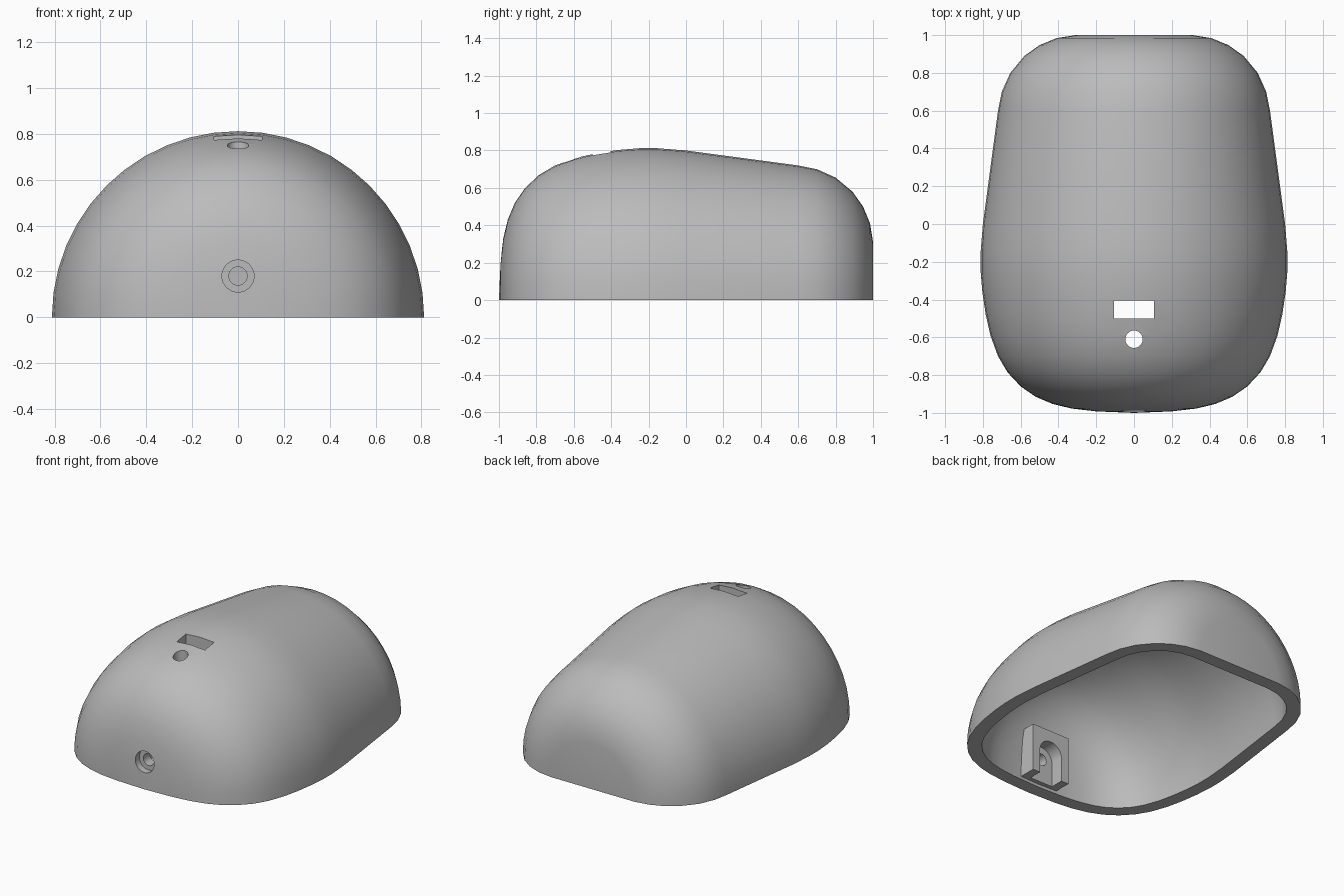
import bpy, bmesh, math
from mathutils import Vector, Matrix

if "Cube" in bpy.data.objects:
    bpy.data.objects.remove(bpy.data.objects["Cube"], do_unlink=True)

grey = bpy.data.materials.new("plain_grey")
grey.use_nodes = True
colour = (0.5, 0.5, 0.5, 1)
grey.diffuse_color = colour
grey.node_tree.nodes["Principled BSDF"].inputs["Base Color"].default_value = colour

WALL = 0.09
SEGMENTS = 48

# Shell outline as (radius, y) from the nose to the tail
outline = [(0, -1), (0.2, -0.992), (0.33, -0.977), (0.43, -0.953), (0.52, -0.915),
           (0.6, -0.86), (0.67, -0.785), (0.72, -0.7), (0.76, -0.59), (0.785, -0.48),
           (0.803, -0.36), (0.812, -0.25), (0.812, -0.15), (0.8, 0), (0.72, 0.6),
           (0.7, 0.7), (0.655, 0.8), (0.58, 0.89), (0.5, 0.947), (0.41, 0.984),
           (0.31, 1), (0, 1)]


def new_object(name, bm):
    bmesh.ops.recalc_face_normals(bm, faces=bm.faces)
    mesh = bpy.data.meshes.new(name)
    bm.to_mesh(mesh)
    bm.free()
    mesh.materials.append(grey)
    obj = bpy.data.objects.new(name, mesh)
    bpy.context.collection.objects.link(obj)
    return obj


def inset(points, distance):
    """Move an outline inward along its averaged normals."""
    result = []
    for i, p in enumerate(points):
        if i in (0, len(points) - 1):
            result.append((0, p[1] + (distance if i == 0 else -distance)))
            continue
        a, b, c = (Vector(points[j]) for j in (i - 1, i, i + 1))
        t = ((b - a).normalized() + (c - b).normalized()).normalized()
        result.append((b.x - t.y * distance, b.y + t.x * distance))
    return result


def revolve(name, points, halve):
    """Spin an outline round the y axis, optionally keeping the top half."""
    bm = bmesh.new()
    verts = [bm.verts.new((r, y, 0)) for r, y in points]
    edges = [bm.edges.new(pair) for pair in zip(verts, verts[1:])]
    bmesh.ops.spin(bm, geom=verts + edges, cent=(0, 0, 0), axis=(0, 1, 0),
                   angle=math.tau, steps=SEGMENTS, use_duplicate=False)
    bmesh.ops.remove_doubles(bm, verts=bm.verts, dist=0.0001)
    if halve:
        cut = bmesh.ops.bisect_plane(bm, geom=bm.verts[:] + bm.edges[:] + bm.faces[:],
                                     plane_co=(0, 0, 0), plane_no=(0, 0, 1),
                                     clear_inner=True)
        bmesh.ops.holes_fill(bm, edges=[e for e in bm.edges if e.is_boundary], sides=0)
    return new_object(name, bm)


def box(name, low, high):
    low, high = Vector(low), Vector(high)
    bm = bmesh.new()
    bmesh.ops.create_cube(bm, size=1, matrix=Matrix.Translation((low + high) / 2)
                          @ Matrix.Diagonal((*(high - low), 1)))
    return new_object(name, bm)


def rod(name, radius, centre, length, along_y):
    bm = bmesh.new()
    turn = Matrix.Rotation(math.pi / 2, 4, "X") if along_y else Matrix()
    bmesh.ops.create_cone(bm, cap_ends=True, segments=32, radius1=radius, radius2=radius,
                          depth=length, matrix=Matrix.Translation(centre) @ turn)
    return new_object(name, bm)


def arch(name, radius, z, y_front, y_back):
    """Round-topped slot running down past the rim."""
    bm = bmesh.new()
    ring = [(radius * math.cos(math.pi * i / 16), z + radius * math.sin(math.pi * i / 16))
            for i in range(17)] + [(-radius, -0.1), (radius, -0.1)]
    face = bm.faces.new([bm.verts.new((x, y_front, h)) for x, h in ring])
    grown = bmesh.ops.extrude_face_region(bm, geom=[face], use_keep_orig=True)
    moved = [v for v in grown["geom"] if isinstance(v, bmesh.types.BMVert)]
    bmesh.ops.translate(bm, vec=(0, y_back - y_front, 0), verts=moved)
    return new_object(name, bm)


def combine(target, other, operation):
    mod = target.modifiers.new(other.name, "BOOLEAN")
    mod.operation = operation
    mod.solver = "EXACT"
    mod.object = other
    bpy.context.view_layer.objects.active = target
    bpy.ops.object.modifier_apply(modifier=mod.name)
    bpy.data.objects.remove(other, do_unlink=True)


# Hollow shell
shell = revolve("shell", outline, True)
combine(shell, revolve("cavity", inset(outline, WALL), False), "DIFFERENCE")

# Mount block inside the nose, with its arched pocket
combine(shell, box("mount_block", (-0.14, -0.94, 0.02), (0.14, -0.79, 0.34)), "UNION")
combine(shell, arch("pocket", 0.085, 0.18, -0.88, -0.7), "DIFFERENCE")

# Stepped hole in the nose
combine(shell, rod("counterbore", 0.07, (0, -1, 0.18), 0.1, True), "DIFFERENCE")
combine(shell, rod("nose_hole", 0.04, (0, -0.95, 0.18), 0.4, True), "DIFFERENCE")

# Rectangular slot and round hole through the roof
combine(shell, box("roof_slot", (-0.105, -0.5, 0.5), (0.105, -0.405, 1)), "DIFFERENCE")
combine(shell, rod("roof_hole", 0.046, (0, -0.61, 0.75), 0.5, False), "DIFFERENCE")

# Smooth shading with sharp edges kept
bpy.ops.object.select_all(action="DESELECT")
shell.select_set(True)
bpy.context.view_layer.objects.active = shell
bpy.ops.object.shade_smooth_by_angle(angle=math.radians(30))
